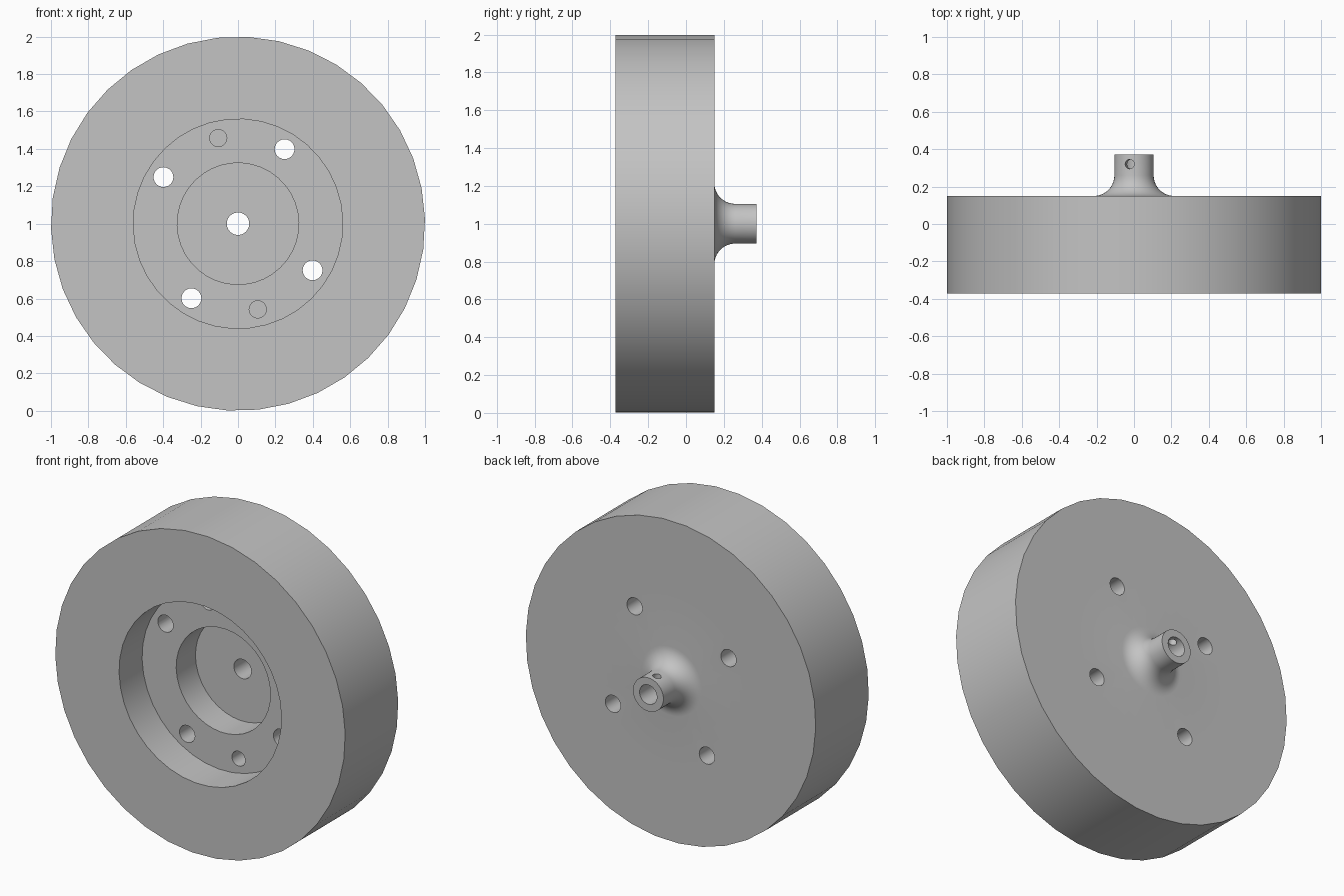
import bpy, bmesh
from math import cos, sin, pi, radians
from mathutils import Vector

cube = bpy.data.objects.get("Cube")
if cube:
    bpy.data.objects.remove(cube, do_unlink=True)

SEGMENTS = 38
FRONT, BACK, TIP = -0.372, 0.15, 0.372   # depths along the axle
LEDGE, FLOOR = -0.145, 0.045             # stepped recess depths
HUB_R, POCKET_R, BORE_R, BOSS_R = 0.56, 0.325, 0.06, 0.105
BOLT_RADIUS = 0.47
CENTRE = Vector((0, 0, 1))

grey = bpy.data.materials.new("light grey")
grey.use_nodes = True
grey.diffuse_color = (0.55, 0.55, 0.55, 1)
grey.node_tree.nodes["Principled BSDF"].inputs["Base Color"].default_value = (0.55, 0.55, 0.55, 1)


def lathe(name, profile):
    """Turn a closed (radius, depth) profile around the y axle."""
    bm = bmesh.new()
    rings = []
    for i in range(SEGMENTS):
        a = 2 * pi * i / SEGMENTS + radians(1.5)
        rings.append([bm.verts.new((r * cos(a), y, 1 + r * sin(a))) for r, y in profile])
    n = len(profile)
    for i, ring in enumerate(rings):
        after = rings[(i + 1) % SEGMENTS]
        for j in range(n):
            k = (j + 1) % n
            bm.faces.new((ring[j], ring[k], after[k], after[j]))
    bmesh.ops.recalc_face_normals(bm, faces=bm.faces)
    mesh = bpy.data.meshes.new(name)
    bm.to_mesh(mesh)
    bm.free()
    obj = bpy.data.objects.new(name, mesh)
    mesh.materials.append(grey)
    bpy.context.collection.objects.link(obj)
    return obj


def select(obj):
    bpy.ops.object.select_all(action='DESELECT')
    obj.select_set(True)
    bpy.context.view_layer.objects.active = obj


def drill(target, start, end, radius):
    """Cut a round hole running from start to end."""
    axis = end - start
    bpy.ops.mesh.primitive_cylinder_add(vertices=24, radius=radius, depth=axis.length,
                                        location=(start + end) / 2)
    cutter = bpy.context.object
    cutter.rotation_euler = axis.to_track_quat('Z', 'Y').to_euler()
    cutter.hide_render = True
    cutter.data.materials.append(grey)
    select(target)
    mod = target.modifiers.new("hole", 'BOOLEAN')
    mod.operation, mod.solver, mod.object = 'DIFFERENCE', 'EXACT', cutter
    bpy.ops.object.modifier_apply(modifier=mod.name)
    bpy.data.objects.remove(cutter, do_unlink=True)


def around(degrees, radius, y):
    a = radians(degrees)
    return CENTRE + Vector((radius * cos(a), y, radius * sin(a)))


# Thick outer ring
rim = lathe("wheel_rim", [(HUB_R, FRONT), (1, FRONT), (1, BACK), (HUB_R, BACK)])

# Hub with stepped recess, flared boss and axle bore
FILLET = 0.11
flare = [(BOSS_R + FILLET * (1 - cos(t)), BACK + FILLET * (1 - sin(t)))
         for t in (pi / 2 * i / 10 for i in range(11))]
hub = lathe("hub", [(BORE_R, TIP), (BOSS_R, TIP)] + flare +
            [(HUB_R, BACK), (HUB_R, LEDGE), (POCKET_R, LEDGE),
             (POCKET_R, FLOOR), (BORE_R, FLOOR)])

# Four through bolt holes
for i in range(4):
    angle = 58 + 90 * i
    drill(hub, around(angle, BOLT_RADIUS, LEDGE - 0.1), around(angle, BOLT_RADIUS, BACK + 0.1), 0.053)

# Two blind pin holes
for angle in (103, 283):
    drill(hub, around(angle, BOLT_RADIUS, LEDGE - 0.1), around(angle, BOLT_RADIUS, LEDGE + 0.2), 0.046)

# Set screw hole through one side of the boss
drill(hub, around(103, 0.01, 0.32), around(103, 0.2, 0.32), 0.025)

for part in (rim, hub):
    select(part)
    bpy.ops.object.shade_smooth_by_angle(angle=radians(30))
